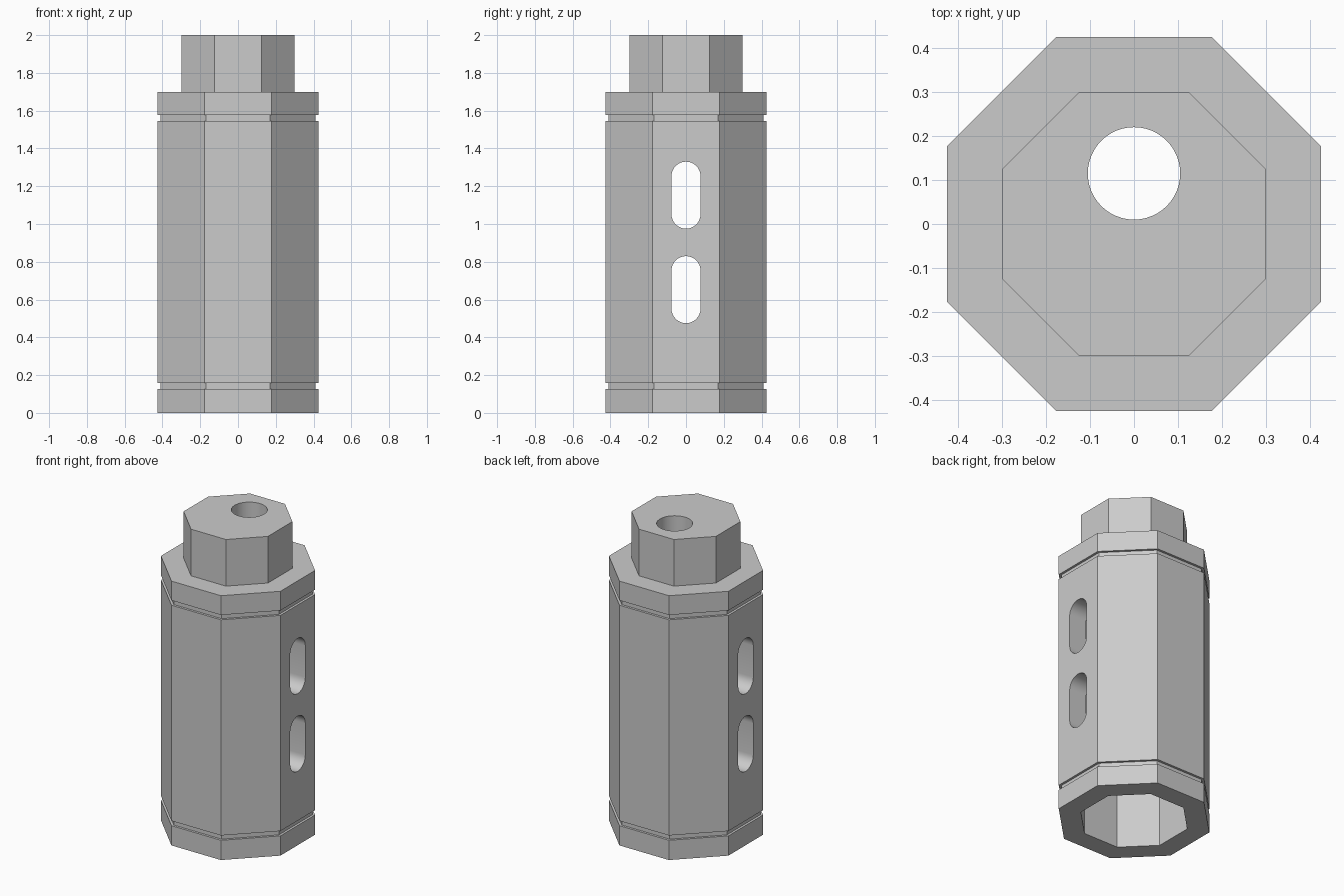
import bpy, bmesh, math

cube = bpy.data.objects.get("Cube")
if cube:
    bpy.data.objects.remove(cube, do_unlink=True)

grey = bpy.data.materials.new("plain grey")
grey.use_nodes = True
colour = (0.6, 0.6, 0.6, 1)
grey.diffuse_color = colour
grey.node_tree.nodes["Principled BSDF"].inputs["Base Color"].default_value = colour


def add_object(name, bm):
    bmesh.ops.recalc_face_normals(bm, faces=bm.faces[:])
    mesh = bpy.data.meshes.new(name)
    bm.to_mesh(mesh)
    bm.free()
    mesh.materials.append(grey)
    obj = bpy.data.objects.new(name, mesh)
    bpy.context.collection.objects.link(obj)
    return obj


def octagon_stack(name, profile):
    """Stack octagons given as (half width across flats, z); cap both ends."""
    bm = bmesh.new()
    rings = []
    for flat, z in profile:
        r = flat / math.cos(math.pi / 8)
        angles = [(i + 0.5) * math.pi / 4 for i in range(8)]
        rings.append([bm.verts.new((r * math.cos(a), r * math.sin(a), z)) for a in angles])
    for low, high in zip(rings, rings[1:]):
        for i in range(8):
            j = (i + 1) % 8
            bm.faces.new((low[i], low[j], high[j], high[i]))
    bm.faces.new(rings[0])
    bm.faces.new(rings[-1])
    return add_object(name, bm)


def prism(name, outline, offset):
    """Extrude a closed outline along an offset."""
    bm = bmesh.new()
    face = bm.faces.new([bm.verts.new(p) for p in outline])
    moved = bmesh.ops.extrude_face_region(bm, geom=[face])["geom"]
    verts = [v for v in moved if isinstance(v, bmesh.types.BMVert)]
    bmesh.ops.translate(bm, verts=verts, vec=offset)
    # the starting face is kept by the extrusion, so the prism is closed
    return add_object(name, bm)


def slot_outline(z_low, z_high, r, steps=16):
    points = []
    for centre, start in ((z_high - r, 0), (z_low + r, math.pi)):
        for i in range(steps + 1):
            a = start + math.pi * i / steps
            points.append((-1, r * math.cos(a), centre + r * math.sin(a)))
    return points


# Hollow grooved body: outside from the inner ceiling's rim round to the top
W, G, BORE = 0.425, 0.41, 0.3
body = octagon_stack("body", [
    (BORE, 1.58), (BORE, 0), (W, 0), (W, 0.127), (G, 0.127), (G, 0.158), (W, 0.158),
    (W, 1.545), (G, 1.545), (G, 1.576), (W, 1.576), (W, 1.7)])

# Narrow neck
neck = octagon_stack("neck", [(0.3, 1.7), (0.3, 2)])

# Cutters: side slots and the off-centre round hole
slots = [prism("slot_cutter", slot_outline(z, z + 0.355, 0.077), (2, 0, 0))
         for z in (0.475, 0.975)]
circle = [(0.105 * math.cos(i * math.tau / 48), 0.115 + 0.105 * math.sin(i * math.tau / 48), 1.3)
          for i in range(48)]
hole = prism("hole_cutter", circle, (0, 0, 1))

for obj, cutters in ((body, slots + [hole]), (neck, [hole])):
    bpy.ops.object.select_all(action='DESELECT')
    obj.select_set(True)
    bpy.context.view_layer.objects.active = obj
    for cutter in cutters:
        mod = obj.modifiers.new("cut", 'BOOLEAN')
        mod.operation, mod.solver, mod.object = 'DIFFERENCE', 'EXACT', cutter
        bpy.ops.object.modifier_apply(modifier=mod.name)
    bpy.ops.object.shade_smooth_by_angle(angle=math.radians(30))

for cutter in slots + [hole]:
    bpy.data.objects.remove(cutter, do_unlink=True)
